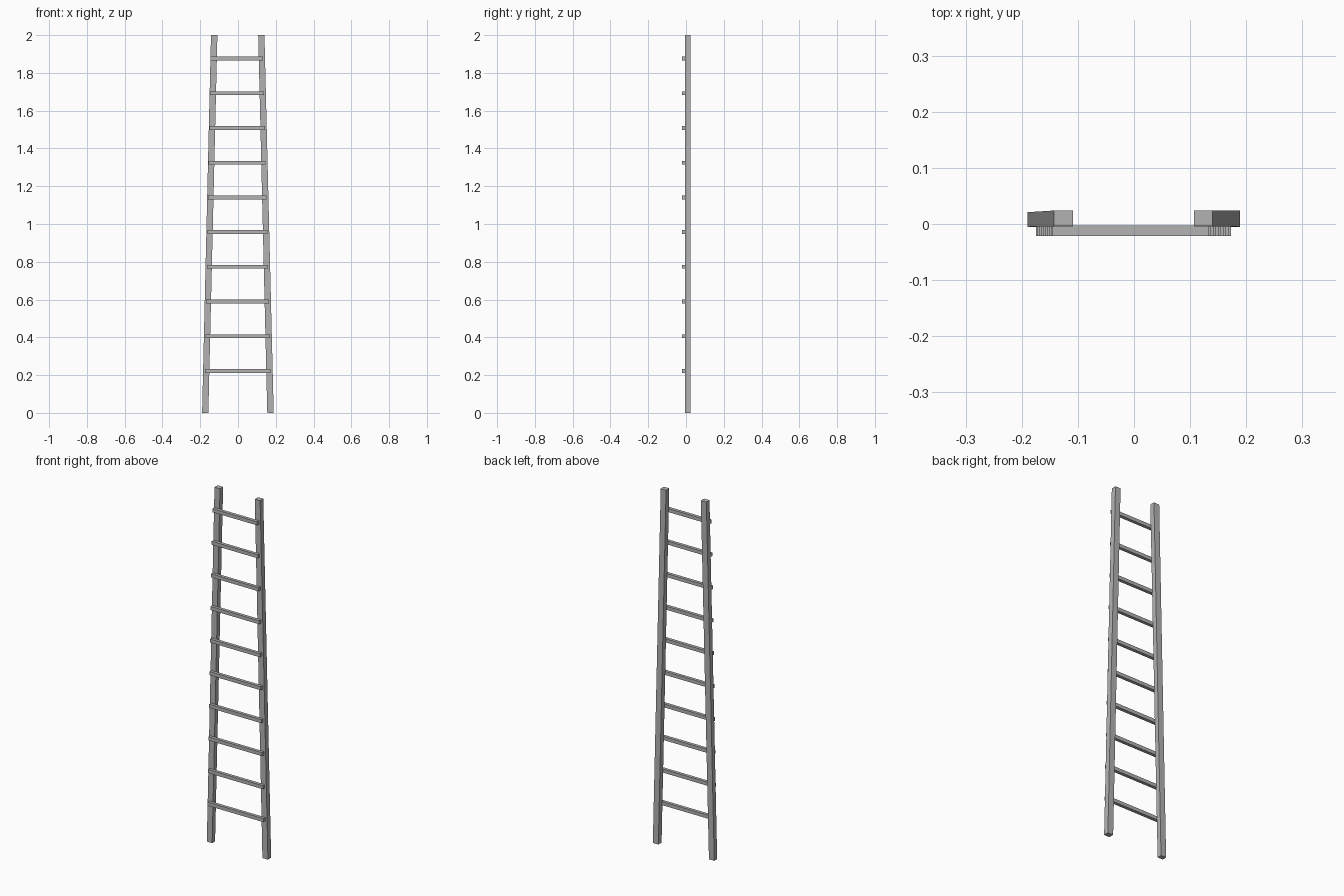
import bpy
import bmesh

if "Cube" in bpy.data.objects:
    bpy.data.objects.remove(bpy.data.objects["Cube"], do_unlink=True)

# Single grey finish
grey = bpy.data.materials.new("ladder_grey")
grey.use_nodes = True
colour = (0.45, 0.45, 0.45, 1)
grey.diffuse_color = colour
grey.node_tree.nodes["Principled BSDF"].inputs["Base Color"].default_value = colour


def bar(name, bottom, top, z0, z1):
    """Box whose ends are (x0, x1, y0, y1) rectangles at heights z0 and z1."""
    bm = bmesh.new()
    bmesh.ops.create_cube(bm, size=1)
    for v in bm.verts:
        x0, x1, y0, y1 = top if v.co.z > 0 else bottom
        v.co = (x1 if v.co.x > 0 else x0,
                y1 if v.co.y > 0 else y0,
                z1 if v.co.z > 0 else z0)
    mesh = bpy.data.meshes.new(name)
    bm.to_mesh(mesh)
    bm.free()
    mesh.materials.append(grey)
    obj = bpy.data.objects.new(name, mesh)
    bpy.context.collection.objects.link(obj)
    return obj


# Tapering side rails
bar("right_rail", (-0.19, -0.157, -0.005, 0.021), (-0.143, -0.109, -0.004, 0.024), 0, 2)
bar("left_rail", (0.155, 0.189, -0.005, 0.024), (0.107, 0.14, -0.004, 0.024), 0, 2)

# Rungs fixed across the front of the rails, shorter towards the top
RUNGS = 10
for i in range(RUNGS):
    t = i / (RUNGS - 1)
    z = 0.222 + t * (1.876 - 0.222)
    section = (-0.175 + 0.030 * t, 0.173 - 0.040 * t, -0.021, -0.003)
    bar(f"rung_{i + 1}", section, section, z - 0.01, z + 0.01)
